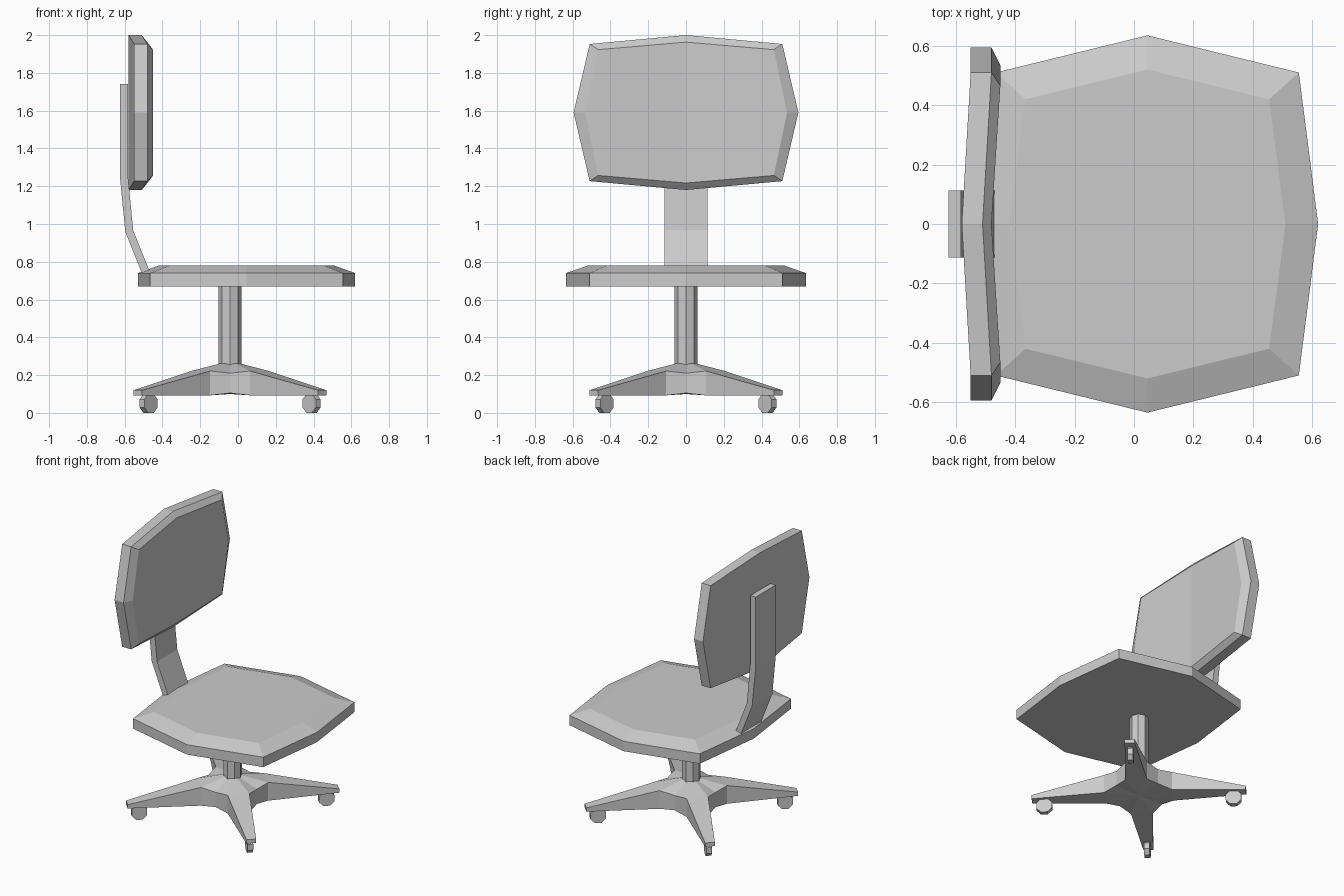
import bpy, bmesh, math
from mathutils import Matrix, Vector

if "Cube" in bpy.data.objects:
    bpy.data.objects.remove(bpy.data.objects["Cube"])

CX = -0.042  # pedestal axis


def make(name, bm):
    bmesh.ops.recalc_face_normals(bm, faces=bm.faces)
    me = bpy.data.meshes.new(name)
    bm.to_mesh(me)
    bm.free()
    ob = bpy.data.objects.new(name, me)
    bpy.context.collection.objects.link(ob)
    return ob


def loft(name, rings):
    """Skin closed rings; caps are split between first and middle vertex."""
    bm = bmesh.new()
    rs = [[bm.verts.new(p) for p in r] for r in rings]
    n = len(rs[0])
    for a, b in zip(rs, rs[1:]):
        for i in range(n):
            j = (i + 1) % n
            bm.faces.new((a[i], a[j], b[j], b[i]))
    for r in (rs[0], rs[-1]):
        if n == 4:
            bm.faces.new(r)
        else:
            bm.faces.new(r[:n // 2 + 1])
            bm.faces.new(r[n // 2:] + r[:1])
    return make(name, bm)


def octagon(end, cx, cy, side):
    """Bulged rectangle, starting at the +v point: end, corner, side."""
    return [(0, end), (cx, cy), (side, 0), (cx, -cy),
            (0, -end), (-cx, -cy), (-side, 0), (-cx, cy)]


def cylinder(name, radius, depth, matrix):
    bm = bmesh.new()
    bmesh.ops.create_cone(bm, cap_ends=True, segments=8, radius1=radius,
                          radius2=radius, depth=depth, matrix=matrix)
    return make(name, bm)


# Seat cushion with sloped rim
outer = octagon(0.635, 0.51, 0.51, 0.575)
inner = octagon(0.52, 0.41, 0.42, 0.465)
loft("seat", [[(x + 0.045, y, z) for x, y in ring]
              for ring, z in ((outer, 0.67), (outer, 0.74), (inner, 0.78))])

# Backrest pad, creased along its vertical centre line
outer = octagon(0.41, 0.51, 0.363, 0.595)
inner = octagon(0.373, 0.465, 0.333, 0.535)
loft("backrest", [[(x - (0.03 if y == 0 else 0), y, z + 1.59) for y, z in ring]
                  for ring, x in ((outer, -0.55), (outer, -0.48), (inner, -0.45))])

# Bent strap joining seat and backrest
path = [(-0.625, 1.74), (-0.625, 1.25), (-0.597, 0.96), (-0.507, 0.735)]
loft("back_support", [[(x, -0.113, z), (x + 0.042, -0.113, z + 0.008 * (i > 0)),
                       (x + 0.042, 0.113, z + 0.008 * (i > 0)), (x, 0.113, z)]
                      for i, (x, z) in enumerate(path)])

# Column
cylinder("column", 0.06, 0.45, Matrix.Translation((CX, 0, 0.465)))

# Four-legged star base: hub rim and diagonal legs
bm = bmesh.new()
top, bottom = bm.verts.new((CX, 0, 0.275)), bm.verts.new((CX, 0, 0.1))
# x, y, bottom z, top z for one quarter: axis notch, root, tip, tip, root
quarter = [(0.19, 0, 0.105, 0.21), (0.205, 0.105, 0.093, 0.222),
           (0.51, 0.465, 0.093, 0.12), (0.465, 0.51, 0.093, 0.12),
           (0.105, 0.205, 0.093, 0.222)]
cols = []
for k in range(4):
    rot = Matrix.Rotation(k * math.pi / 2, 3, 'Z')
    for x, y, lo, hi in quarter:
        p = rot @ Vector((x, y, 0))
        cols.append([bm.verts.new((p.x + CX, p.y, z)) for z in (lo, hi)])
for i in range(20):
    a, b = cols[i], cols[(i + 1) % 20]
    bm.faces.new((a[0], b[0], b[1], a[1]))
for k in range(4):
    q = [cols[(5 * k + i) % 20] for i in range(6)]
    for level, centre in ((0, bottom), (1, top)):
        n, r1, t1, t2, r2, n2 = [c[level] for c in q]
        bm.faces.new((r1, t1, t2, r2))
        for tri in ((n, r1), (r1, r2), (r2, n2)):
            bm.faces.new((*tri, centre))
make("base", bm)

# Castor wheels rolling along each leg
for k in range(4):
    a = math.pi / 4 + k * math.pi / 2
    m = (Matrix.Translation((CX + 0.61 * math.cos(a), 0.61 * math.sin(a), 0.05))
         @ Matrix.Rotation(a, 4, 'Z') @ Matrix.Rotation(math.pi / 2, 4, 'X')
         @ Matrix.Rotation(math.pi / 8, 4, 'Z'))
    cylinder(f"castor_{k + 1}", 0.0541, 0.036, m)
